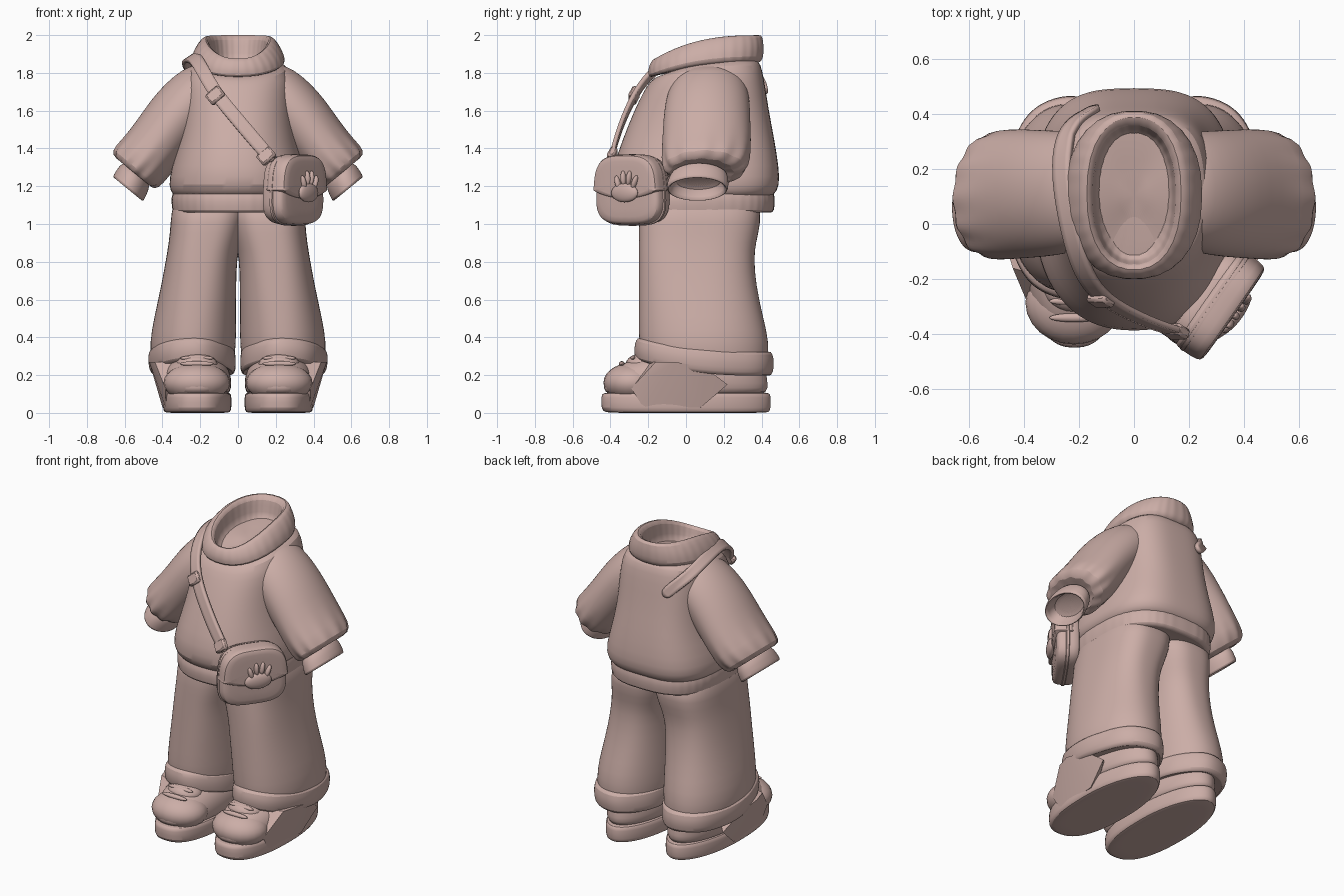
import bpy, bmesh, math
from mathutils import Vector, Matrix

if "Cube" in bpy.data.objects:
    bpy.data.objects.remove(bpy.data.objects["Cube"])

mat = bpy.data.materials.new("dusty pink")
mat.diffuse_color = (0.60, 0.42, 0.385, 1)
mat.use_nodes = True
mat.node_tree.nodes["Principled BSDF"].inputs["Base Color"].default_value = mat.diffuse_color


def add(name, bm, sub=0, mirror=False):
    bmesh.ops.recalc_face_normals(bm, faces=bm.faces)
    me = bpy.data.meshes.new(name)
    bm.to_mesh(me)
    bm.free()
    me.materials.append(mat)
    ob = bpy.data.objects.new(name, me)
    bpy.context.collection.objects.link(ob)
    if sub:
        ob.modifiers.new("smooth", 'SUBSURF').levels = sub
    if mirror:
        ob.modifiers.new("mirror", 'MIRROR')
    return ob


def loft(name, rings, sub=1, mirror=False):
    """Skin a stack of closed rings and cap both ends."""
    bm = bmesh.new()
    rows = [[bm.verts.new(p) for p in r] for r in rings]
    n = len(rows[0])
    for a, b in zip(rows, rows[1:]):
        for i in range(n):
            j = (i + 1) % n
            bm.faces.new((a[i], a[j], b[j], b[i]))
    for row in (rows[0], rows[-1]):
        mid = bm.verts.new(sum((v.co for v in row), Vector()) / n)
        for i in range(n):
            bm.faces.new((row[i], row[(i + 1) % n], mid))
    return add(name, bm, sub, mirror)


def unit(n, power, back=None):
    """Points of a rounded-square outline, optionally squarer behind."""
    for i in range(n):
        a = 2 * math.pi * i / n
        c, s = math.cos(a), math.sin(a)
        p = back if back and s > 0 else power
        yield (a, math.copysign(abs(c) ** (2 / p), c),
               math.copysign(abs(s) ** (2 / p), s))


def oval(x0, x1, y0, y1, zf, zb=None, n=48, power=2.3, back=None, rib=0, ribs=0):
    """Level ring whose height may curve from zf in front to zb behind."""
    zb = zf if zb is None else zb
    pts = []
    for a, c, s in unit(n, power, back):
        k = 1 + rib * math.cos(ribs * a)
        pts.append(Vector(((x0 + x1) / 2 + (x1 - x0) / 2 * c * k,
                           (y0 + y1) / 2 + (y1 - y0) / 2 * s * k,
                           zf + (zb - zf) * (1 - ((1 - s) / 2) ** 2.6))))
    return pts


def sym(r, *rest, **kw):
    return oval(-r, r, *rest, **kw)


def ball(name, loc, size, mirror=False, tilt=0):
    bm = bmesh.new()
    m = Matrix.Translation(loc) @ Matrix.Rotation(tilt, 4, 'Y') @ Matrix.Diagonal((*size, 1))
    bmesh.ops.create_uvsphere(bm, u_segments=24, v_segments=14, radius=1, matrix=m)
    return add(name, bm, 0, mirror)


# Sweater body, open neck floor at the top
torso = loft("sweater_body", [sym(*r, back=3) for r in (
    (.30, -.30, .42, 1.13), (.345, -.35, .465, 1.15), (.37, -.39, .497, 1.2),
    (.352, -.388, .492, 1.3), (.308, -.335, .468, 1.45), (.29, -.275, .438, 1.6),
    (.285, -.225, .415, 1.70, 1.76), (.262, -.19, .395, 1.76, 1.85),
    (.20, -.14, .37, 1.79, 1.88), (.08, -.02, .22, 1.80, 1.85))])

# Ribbed hem
loft("sweater_hem", [sym(*r, n=120, back=2.8, rib=.003, ribs=40) for r in (
    (.28, -.28, .38, 1.075), (.335, -.345, .45, 1.055), (.348, -.358, .466, 1.068),
    (.352, -.362, .47, 1.12), (.35, -.357, .468, 1.165), (.32, -.32, .44, 1.18))])

# Ribbed rolled collar
loft("collar", [sym(*r, n=120, rib=.004, ribs=30) for r in (
    (.20, -.16, .37, 1.79, 1.84), (.238, -.185, .395, 1.775, 1.86),
    (.252, -.20, .41, 1.785, 1.88), (.233, -.20, .412, 1.825, 1.94),
    (.195, -.185, .405, 1.86, 1.995), (.17, -.165, .39, 1.88, 2.004),
    (.148, -.145, .352, 1.87, 1.985), (.142, -.135, .345, 1.81, 1.90),
    (.13, -.12, .33, 1.78, 1.84))])


# Sleeves: rings square to the arm direction
def arm_ring(x, z, cy, r, ry, rib=0):
    return [Vector((x + .77 * r * c * k, cy + ry * s * k, z + .63 * r * c * k))
            for a, c, s in unit(48, 2.0) for k in (1 + rib * math.cos(12 * a),)]


loft("sleeve", [arm_ring(*r) for r in (
    (.12, 1.78, .13, .12, .17), (.18, 1.72, .12, .152, .205), (.25, 1.65, .115, .163, .223),
    (.333, 1.555, .11, .165, .23), (.415, 1.445, .11, .158, .235),
    (.493, 1.345, .105, .158, .235, .01), (.545, 1.29, .1, .158, .218, .04),
    (.558, 1.265, .08, .12, .17, .06), (.53, 1.28, .08, .07, .11))], mirror=True)
loft("sleeve_cuff", [arm_ring(*r) for r in (
    (.53, 1.28, .07, .07, .12), (.541, 1.262, .07, .096, .15), (.558, 1.23, .065, .102, .16),
    (.58, 1.19, .06, .106, .165), (.585, 1.182, .06, .098, .155),
    (.578, 1.19, .06, .085, .14), (.545, 1.235, .065, .08, .135))], mirror=True)

# Trouser legs with turned-up cuffs, rounder towards the bottom
loft("trouser_leg", [oval(*r[1:], power=r[0]) for r in (
    (2.8, -.06, .35, -.24, .40, 1.14), (2.8, -.04, .356, -.25, .395, 1.0),
    (2.7, -.015, .367, -.25, .37, .9), (2.6, .006, .38, -.25, .36, .82),
    (2.4, .01, .405, -.25, .37, .68), (2.2, .01, .445, -.25, .41, .5),
    (2.1, .01, .468, -.25, .44, .36, .38), (2.1, .02, .46, -.235, .435, .31, .25),
    (2.1, .05, .42, -.20, .40, .29, .23))], mirror=True)
loft("trouser_cuff", [oval(*r, power=2.1, rib=.008, ribs=7) for r in (
    (.05, .41, -.20, .40, .29, .21), (.025, .45, -.25, .44, .27, .19),
    (.01, .468, -.272, .462, .29, .21), (.01, .475, -.275, .467, .34, .265),
    (.012, .472, -.268, .46, .385, .315), (.03, .45, -.245, .44, .405, .33),
    (.06, .40, -.20, .40, .38, .31))], mirror=True)

# Shoes: sole, upper, toe cap, tongue and laces
loft("shoe_sole", [oval(*r, power=2.5, back=2) for r in (
    (.06, .37, -.39, .41, 0), (.042, .39, -.43, .44, .003), (.034, .398, -.45, .45, .02),
    (.034, .398, -.45, .45, .09), (.04, .392, -.442, .443, .105),
    (.06, .37, -.40, .41, .11))], mirror=True)
loft("shoe_upper", [oval(*r, power=2.4, back=2) for r in (
    (.05, .385, -.425, .42, .09), (.035, .40, -.44, .435, .13), (.035, .405, -.425, .43, .185),
    (.05, .395, -.375, .42, .235), (.08, .37, -.31, .40, .275), (.13, .31, -.22, .34, .30))],
     mirror=True)
ball("toe_cap", (.218, -.285, .16), (.176, .152, .105), True)
ball("shoe_tongue", (.218, -.23, .255), (.11, .09, .06), True)
for i in range(2):
    ball(f"shoe_lace_{i + 1}", (.218, -.34 + .06 * i, .26 + .03 * i), (.09, .016, .014), True)

# Folded fabric flare on the outside of each shoe
bm = bmesh.new()
for p in ((.44, -.16, .27), (.47, -.06, .27), (.46, .1, .24), (.385, -.29, .13), (.38, -.22, .02),
          (.40, .08, .03), (.42, .22, .15), (.3, -.2, .27), (.3, .1, .2), (.3, 0, .02)):
    bm.verts.new(p)
bmesh.ops.convex_hull(bm, input=bm.verts)
add("shoe_flare", bm, 0, True)

# Shoulder strap laid over the sweater
path = [Vector(p) for p in ((.19, -.40, 1.33), (.10, -.375, 1.43), (0, -.335, 1.55),
        (-.12, -.27, 1.69), (-.185, -.18, 1.81), (-.225, -.05, 1.88), (-.255, .1, 1.885),
        (-.265, .22, 1.865), (-.25, .33, 1.82), (-.19, .39, 1.76), (-.13, .41, 1.69))]
bm = bmesh.new()
rows = []
for i, p in enumerate(path):
    t = path[min(i + 1, len(path) - 1)] - path[max(i - 1, 0)]
    side = t.cross(p - Vector((0, .1, 1.5))).normalized() * .036
    rows.append((bm.verts.new(p - side), bm.verts.new(p + side)))
for a, b in zip(rows, rows[1:]):
    bm.faces.new((a[0], a[1], b[1], b[0]))
strap = add("bag_strap", bm, 2)
wrap = strap.modifiers.new("lay", 'SHRINKWRAP')
wrap.target, wrap.wrap_mode, wrap.offset = torso, 'OUTSIDE', .012
thick = strap.modifiers.new("thickness", 'SOLIDIFY')
thick.thickness, thick.offset = .022, 0

# Strap buckles
for name, loc in (("strap_buckle", (-.12, -.275, 1.68)), ("bag_buckle", (.15, -.39, 1.36))):
    bm = bmesh.new()
    bmesh.ops.create_cube(bm, size=1, matrix=Matrix.Diagonal((.09, .04, .07, 1)))
    ob = add(name, bm)
    ob.location, ob.rotation_euler = loc, (-.4, math.radians(-40), 0)
    ob.modifiers.new("round", 'BEVEL').width = .01

# Shoulder bag, turned to sit on the hip
bag = []


def slab(name, w, h, layers, floor=None):
    rings = []
    for y, k in layers:
        ring = []
        for a, c, s in unit(48, 3.4):
            z = h * s * k
            if floor:
                z = max(z, floor(c))
            taper = 1 - .06 * s
            ring.append(Vector((w * c * k * taper, y, z)))
        rings.append(ring)
    bag.append(loft(name, rings))


slab("bag_body", .205, .185, ((.075, .85), (.065, .95), (.04, 1), (-.03, 1), (-.055, .96), (-.068, .86)))
slab("bag_seam", .212, .19, ((.012, .97), (.01, 1), (-.01, 1), (-.012, .97)))
slab("bag_flap", .21, .19, ((.04, .95), (.03, 1), (-.055, 1), (-.078, .96), (-.084, .86)),
     lambda c: .0 - .045 * (1 - c * c))
bag.append(ball("paw_pad", (.01, -.088, -.015), (.085, .024, .05)))
for i in range(4):
    x = -.045 + .036 * i
    bag.append(ball(f"paw_toe_{i + 1}", (.01 + x, -.086, .065 - 9 * (x - .01) ** 2),
                    (.015, .018, .04), tilt=x * 6))
for ob in bag:
    ob.location = (.295, -.283, 1.18)
    ob.rotation_euler.z = math.radians(55)

# Smooth shading with sharp edges kept
for ob in bpy.data.objects:
    ob.select_set(True)
    bpy.context.view_layer.objects.active = ob
bpy.ops.object.shade_smooth_by_angle(angle=math.radians(40))
